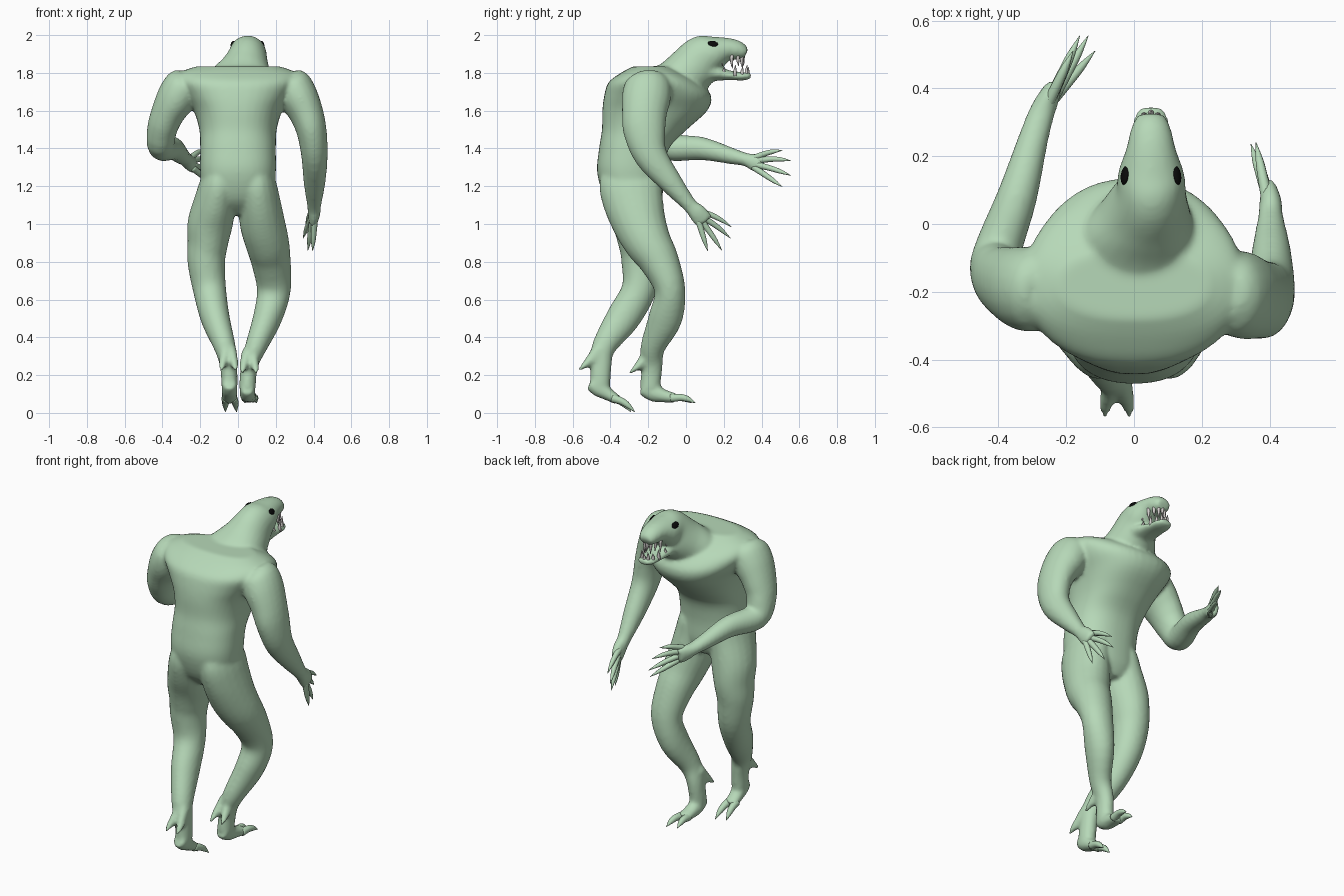
import bpy, bmesh, math
from mathutils import Vector


def material(name, rgb):
    m = bpy.data.materials.new(name)
    m.diffuse_color = (*rgb, 1)
    return m


SKIN = material("green skin", (0.47, 0.69, 0.48))
BLACK = material("eye black", (0.003, 0.003, 0.003))
IVORY = material("tooth ivory", (0.62, 0.60, 0.58))


def catmull(p, i, t):
    a, b, c, d = p[max(i - 1, 0)], p[i], p[i + 1], p[min(i + 2, len(p) - 1)]
    return [0.5 * (2 * q + (r - o) * t + (2 * o - 5 * q + 4 * r - s) * t * t
                   + (3 * q - o - 3 * r + s) * t ** 3) for o, q, r, s in zip(a, b, c, d)]


def power(v, e):
    return math.copysign(abs(v) ** e, v)


def loft(bm, pts, sides=20, steps=4, flat=False, e=1.0):
    """Closed tube; each point is x, y, z, sideways radius, other radius.
    flat keeps rings level, e below 1 makes them boxier."""
    rows = [catmull(pts, i, s / steps) for i in range(len(pts) - 1) for s in range(steps)]
    rows.append(list(pts[-1]))
    cen = [Vector(r[:3]) for r in rows]
    rings = []
    for i, r in enumerate(rows):
        t = (cen[min(i + 1, len(cen) - 1)] - cen[max(i - 1, 0)]).normalized()
        if flat:
            t = Vector((0, 0, 1))
        u = Vector((1, 0, 0))
        u = (u - t * u.dot(t)).normalized()
        v = t.cross(u)
        ring = []
        for k in range(sides):
            g = 2 * math.pi * k / sides
            ring.append(bm.verts.new(cen[i] + u * max(r[3], .001) * power(math.cos(g), e)
                                     + v * max(r[4], .001) * power(math.sin(g), e)))
        rings.append(ring)
    for a, b in zip(rings, rings[1:]):
        for k in range(sides):
            j = (k + 1) % sides
            bm.faces.new((a[k], a[j], b[j], b[k]))
    bm.faces.new(rings[0][::-1])
    bm.faces.new(rings[-1])


def finish(bm, name, mat):
    bmesh.ops.recalc_face_normals(bm, faces=bm.faces[:])
    me = bpy.data.meshes.new(name)
    for f in bm.faces:
        f.smooth = True
    bm.to_mesh(me)
    bm.free()
    me.materials.append(mat)
    ob = bpy.data.objects.new(name, me)
    bpy.context.collection.objects.link(ob)
    return ob


body = bmesh.new()
# torso, pelvis to shoulders
loft(body, [(0, -.25, 1.05, .10, .09), (0, -.275, 1.13, .18, .15), (0, -.295, 1.27, .20, .175),
            (0, -.275, 1.40, .20, .185), (0, -.22, 1.50, .205, .225), (0, -.165, 1.60, .235, .278),
            (0, -.15, 1.68, .285, .283), (0, -.17, 1.75, .325, .24), (0, -.18, 1.80, .31, .165),
            (0, -.18, 1.835, .22, .10)], 40, flat=True, e=.86)
# neck and head down to the upper jaw
loft(body, [(0, -.22, 1.66, .20, .12), (.015, -.07, 1.74, .19, .125), (.035, .02, 1.81, .14, .13),
            (.05, .09, 1.88, .105, .122), (.05, .15, 1.905, .098, .094), (.05, .22, 1.925, .074, .062),
            (.05, .28, 1.917, .06, .05), (.05, .318, 1.90, .042, .03)], 24)
# lower jaw
loft(body, [(.05, .05, 1.80, .09, .06), (.05, .14, 1.80, .08, .045), (.05, .23, 1.787, .064, .026),
            (.05, .31, 1.782, .054, .022), (.05, .345, 1.788, .032, .015)])
# arms: shoulder, elbow, wrist, palm
loft(body, [(.26, -.20, 1.775, .07, .08), (.285, -.20, 1.74, .10, .12), (.32, -.21, 1.67, .105, .13),
            (.36, -.22, 1.59, .092, .12),
            (.39, -.22, 1.49, .08, .112), (.405, -.185, 1.36, .07, .088), (.405, -.08, 1.22, .058, .062),
            (.403, .02, 1.10, .038, .04), (.403, .06, 1.06, .034, .05), (.397, .10, 1.01, .024, .05)])
loft(body, [(-.26, -.20, 1.775, .07, .08), (-.285, -.195, 1.74, .10, .12), (-.325, -.19, 1.67, .105, .125),
            (-.37, -.175, 1.59, .09, .11),
            (-.402, -.15, 1.50, .08, .092), (-.405, -.09, 1.41, .072, .075), (-.345, .08, 1.40, .06, .062),
            (-.30, .24, 1.36, .046, .044), (-.275, .32, 1.34, .04, .036), (-.255, .365, 1.325, .034, .048),
            (-.235, .41, 1.315, .024, .05)])
# legs: hip, thigh, knee, shin, ankle
loft(body, [(.09, -.30, 1.32, .07, .13), (.10, -.295, 1.22, .10, .165), (.112, -.28, 1.12, .112, .16),
            (.13, -.245, 1.00, .12, .142), (.155, -.20, .90, .116, .125),
            (.175, -.14, .80, .105, .105), (.19, -.085, .65, .09, .082), (.155, -.11, .50, .077, .09),
            (.095, -.175, .35, .058, .066), (.06, -.18, .25, .046, .057), (.05, -.19, .13, .044, .054)])
loft(body, [(-.09, -.30, 1.32, .07, .13), (-.10, -.295, 1.22, .10, .165), (-.12, -.28, 1.12, .112, .158),
            (-.148, -.25, 1.00, .12, .138), (-.16, -.235, .90, .108, .125),
            (-.168, -.235, .80, .10, .108), (-.15, -.25, .65, .088, .092), (-.12, -.335, .50, .077, .09),
            (-.07, -.435, .35, .058, .064), (-.05, -.45, .25, .046, .057), (-.045, -.455, .15, .044, .054)])
# feet
loft(body, [(.05, -.235, .13, .035, .035), (.05, -.17, .105, .042, .047), (.055, -.11, .088, .042, .034),
            (.06, -.05, .077, .042, .026)])
loft(body, [(-.045, -.51, .155, .035, .035), (-.045, -.46, .13, .042, .047), (-.045, -.41, .097, .042, .034),
            (-.045, -.36, .067, .042, .026)])
# spurs sweeping back from each ankle
for x, y, z in ((.06, -.185, .32), (-.05, -.455, .335)):
    for k in (-1, 1):
        loft(body, [(x + k * .012, y, z, .03, .04), (x + k * .025, y - .05, z - .055, .026, .03),
                    (x + k * .034, y - .09, z - .09, .018, .016), (x + k * .038, y - .115, z - .112, .011, .008)], 12)
ob = finish(body, "body", SKIN)
rm = ob.modifiers.new("merge", 'REMESH')
rm.mode = 'VOXEL'
rm.voxel_size = 0.01
rm.use_smooth_shade = True
sm = ob.modifiers.new("soften", 'SMOOTH')
sm.factor = 0.5
sm.iterations = 12


def digits(name, spec, r):
    """Tapered digits from root to tip with a slight arch."""
    bm = bmesh.new()
    for a, b, bend in spec:
        a, b = Vector(a), Vector(b)
        up = Vector((0, 0, bend))
        loft(bm, [(*a, r, r), (*(a.lerp(b, .4) + up), r * .85, r * .85),
                  (*(a.lerp(b, .7) + up * .9), r * .65, r * .65), (*b, .001, .001)], 10)
    finish(bm, name, SKIN)


# fingers
digits("right_fingers", [((.395, .06, 1.07), (.36, .24, .985), .012), ((.395, .08, 1.04), (.345, .235, .925), .008),
                         ((.395, .08, 1.02), (.37, .19, .86), .004), ((.405, .065, 1.02), (.395, .115, .857), 0)], .018)
digits("left_fingers", [((-.255, .35, 1.345), (-.18, .51, 1.39), .008), ((-.245, .37, 1.335), (-.16, .555, 1.335), .008),
                        ((-.24, .37, 1.315), (-.135, .555, 1.257), .004),
                        ((-.245, .36, 1.30), (-.115, .51, 1.197), 0)], .018)
# two toes per foot
for side, x, y, z, dy, dz in (("right", .06, -.08, .078, .13, .052), ("left", -.045, -.39, .078, .12, .004)):
    digits(side + "_toes", [((x + k * .02, y, z), (x + k * .03 + .008, y + dy - (k < 0) * .02, dz), .014)
                            for k in (-1, 1)], .023)

# teeth around both jaws
bm = bmesh.new()
for n, y0, ln, z, size, way in ((9, .19, .112, 1.882, .06, -1), (9, .20, .128, 1.795, .048, 1)):
    for i in range(n):
        g = math.pi * i / (n - 1)
        x = .05 + .052 * math.cos(g)
        y = y0 + ln * max(math.sin(g), 0) ** .8
        h = size * (1 if i % 2 else .75)
        loft(bm, [(x, y, z - way * .012, .010, .010), (x, y, z + way * h * .4, .008, .008),
                  (x, y + .004, z + way * h, .0008, .0008)], 8, 2)
finish(bm, "teeth", IVORY)

# eyes
for side, s in (("right", 1), ("left", -1)):
    bpy.ops.mesh.primitive_uv_sphere_add(segments=20, ring_count=12, radius=1,
                                         location=(.05 + s * .077, .143, 1.953),
                                         rotation=(-.2, s * -.45, s * .2))
    e = bpy.context.object
    e.name = side + "_eye"
    e.scale = (.010, .028, .018)
    e.data.materials.append(BLACK)
    bpy.ops.object.shade_smooth()
